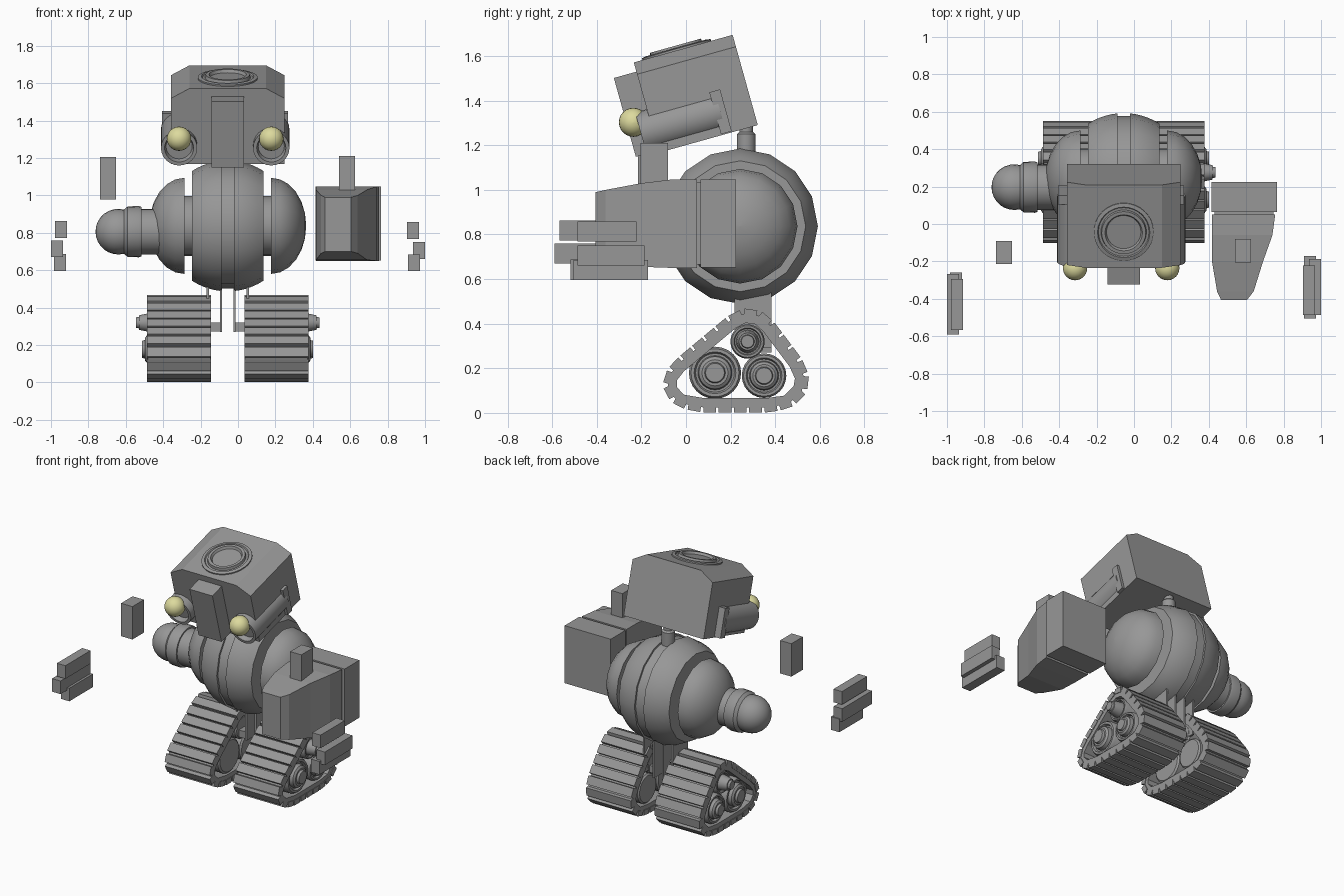
import bpy, bmesh, math
from mathutils import Vector, Matrix

if "Cube" in bpy.data.objects:
    bpy.data.objects.remove(bpy.data.objects["Cube"])


def material(name, rgb):
    m = bpy.data.materials.new(name)
    m.use_nodes = True
    m.diffuse_color = (*rgb, 1)
    m.node_tree.nodes["Principled BSDF"].inputs["Base Color"].default_value = (*rgb, 1)
    return m


GREY = material("plain grey", (0.31, 0.31, 0.31))
YELLOW = material("pale yellow", (0.72, 0.70, 0.34))
CX = -0.055  # middle of the robot
I = Matrix()


def finish(name, bm, mat=GREY, matrix=I, smooth=False):
    bmesh.ops.remove_doubles(bm, verts=bm.verts, dist=1e-5)
    bmesh.ops.recalc_face_normals(bm, faces=bm.faces)
    me = bpy.data.meshes.new(name)
    bm.to_mesh(me)
    bm.free()
    me.materials.append(mat)
    ob = bpy.data.objects.new(name, me)
    bpy.context.collection.objects.link(ob)
    ob.matrix_world = matrix
    if smooth:
        bpy.ops.object.select_all(action="DESELECT")
        ob.select_set(True)
        bpy.context.view_layer.objects.active = ob
        bpy.ops.object.shade_smooth_by_angle(angle=math.radians(35))
    return ob


def skin(bm, rings, closed=False):
    """Join rings of points with quads; cap the ends unless closed."""
    vs = [[bm.verts.new(p) for p in r] for r in rings]
    n = len(vs[0])
    pairs = list(zip(vs, vs[1:])) + ([(vs[-1], vs[0])] if closed else [])
    for a, b in pairs:
        for i in range(n):
            j = (i + 1) % n
            bm.faces.new((a[i], a[j], b[j], b[i]))
    if not closed:
        bm.faces.new(vs[0])
        bm.faces.new(vs[-1])


def loft(name, sections, matrix=I):
    """Rectangles (y, x0, x1, z0, z1) joined along y."""
    bm = bmesh.new()
    skin(bm, [[(a, y, c), (b, y, c), (b, y, d), (a, y, d)] for y, a, b, c, d in sections])
    return finish(name, bm, matrix=matrix)


def box(name, x0, x1, y0, y1, z0, z1, matrix=I):
    return loft(name, [(y0, x0, x1, z0, z1), (y1, x0, x1, z0, z1)], matrix)


def lathe(name, profile, origin, axis=(1, 0, 0), segs=24, mat=GREY, matrix=I):
    """Revolve (distance along axis, radius) points around an axis."""
    bm = bmesh.new()
    rings = []
    for a, r in profile:
        rings.append([(a, max(r, 1e-4) * math.cos(t), max(r, 1e-4) * math.sin(t))
                      for t in (math.tau * i / segs for i in range(segs))])
    skin(bm, rings)
    turn = Vector(axis).to_track_quat("X", "Z").to_matrix().to_4x4()
    return finish(name, bm, mat, matrix @ Matrix.Translation(origin) @ turn, True)


def arc(center, radius, start, end, steps, stretch=1):
    """Profile points on an arc, angles in degrees from the axis."""
    ts = [math.radians(start + (end - start) * i / steps) for i in range(steps + 1)]
    return [(center + stretch * radius * math.cos(t), radius * math.sin(t)) for t in ts]


# Round body, made of slices along x
body = (CX, 0.243, 0.837)
lathe("body_core", [(-0.25, 0), (-0.25, 0.16), (0.25, 0.16), (0.25, 0)], body)
lathe("body_seam", [(-0.04, 0), (-0.04, 0.335), (0.04, 0.335), (0.04, 0)], body, segs=16)
for side, word in ((1, "left"), (-1, "right")):
    ax = (side, 0, 0)
    middle = [(0.033, 0)] + arc(0, 0.35, 84.5, 57, 5) + [(0.19, 0)]
    lathe(word + "_body_slice", middle, body, ax, 16)
    lathe(word + "_body_cap", [(0.232, 0)] + arc(0.232, 0.257, 90, 0, 6, 0.73), body, ax, 16)

# Right arm stump with ring and ball
lathe("right_arm", [(-0.40, 0), (-0.40, 0.122), (-0.515, 0.122), (-0.515, 0.132),
                    (-0.53, 0.137), (-0.59, 0.135), (-0.605, 0.122)]
      + arc(-0.64, 0.122, 75, 180, 8), (0, 0.197, 0.806))

# Left forearm and hand
box("left_forearm", 0.415, 0.765, 0.065, 0.225, 0.652, 1.047)
box("left_wrist", 0.43, 0.745, 0.04, 0.075, 0.665, 1.035)
loft("left_palm", [(0.05, 0.417, 0.755, 0.65, 1.047), (-0.06, 0.417, 0.74, 0.65, 1.047),
                   (-0.2, 0.417, 0.69, 0.655, 1.03), (-0.36, 0.444, 0.64, 0.69, 1.0),
                   (-0.405, 0.465, 0.605, 0.70, 0.99)])
box("left_thumb", 0.54, 0.625, -0.205, -0.08, 0.98, 1.21)
box("right_thumb", -0.738, -0.652, -0.215, -0.09, 0.978, 1.204)

# Free-standing fingers
fingers = [("left_upper", 0.904, -0.486, -0.222, 0.768), ("left_middle", 0.936, -0.486, -0.186, 0.66),
           ("left_lower", 0.909, -0.505, -0.17, 0.595), ("right_upper", -0.979, -0.567, -0.294, 0.772),
           ("right_middle", -1.0, -0.59, -0.267, 0.67), ("right_lower", -0.984, -0.517, -0.26, 0.597)]
for word, x, y0, y1, z in fingers:
    box(word + "_finger", x, x + 0.064, y0, y1, z, z + 0.09)

# Neck
lathe("neck", [(0, 0), (0, 0.042), (0.1, 0.042), (0.11, 0.03), (0.16, 0.03), (0.16, 0)],
      (CX, 0.27, 1.15), (0, 0, 1))

# Head: tilted block with chamfered upper edges
tilt = Matrix.Translation((CX, 0.044, 1.431)) @ Matrix.Rotation(math.radians(15.6), 4, "X")
half = [(0.304, -0.21), (0.304, 0.155), (0.205, 0.21)]
outline = half + [(-x, z) for x, z in reversed(half)]
bm = bmesh.new()
skin(bm, [[(x, y, z) for x, z in outline] for y in (-0.23, 0.23)])
finish("head", bm, matrix=tilt)
box("nose_block", -0.087, 0.087, -0.335, -0.2, -0.2, 0.167, tilt)
lathe("head_hatch", [(-0.02, 0), (-0.02, 0.16), (0.008, 0.16), (0.012, 0.14), (0.004, 0.135),
                     (0.004, 0.122), (0.022, 0.118), (0.022, 0.1), (0.006, 0.092), (0.006, 0)],
      (0, -0.03, 0.21), (0, 0, 1), 32, matrix=tilt)

# Eyes in tubes along the lower sides of the head
for x, word in ((0.178, "left"), (-0.315, "right")):
    lx = x - CX
    lathe(word + "_eye_tube", [(0.085, 0), (0.085, 0.097), (-0.285, 0.097), (-0.285, 0.078),
                               (-0.25, 0.07), (-0.25, 0)], (lx, 0, -0.105), (0, 1, 0), matrix=tilt)
    box(word + "_eye_tube_bracket", lx - 0.09, lx + 0.09, 0.06, 0.11, -0.205, -0.01, tilt)
    lathe(word + "_eye", arc(0, 0.065, 0, 180, 12), (x, -0.236, 1.303), mat=YELLOW)

# Crawler tracks: closed path seen from the side (y, z)
path = [Vector(p) for p in (
    (0.26, 0.445), (0.33, 0.435), (0.38, 0.39), (0.5, 0.23), (0.53, 0.16), (0.52, 0.1),
    (0.46, 0.04), (0.36, 0.024), (0.08, 0.024), (-0.03, 0.045), (-0.08, 0.1),
    (-0.08, 0.16), (-0.04, 0.215), (0.2, 0.415))]
edges = list(zip(path, path[1:] + path[:1]))
total = sum((b - a).length for a, b in edges)


def along(s):
    s %= total
    for a, b in edges:
        d = (b - a).length
        if s <= d:
            return a.lerp(b, s / d)
        s -= d
    return path[0]


def outward(a, b):
    d = (b - a).normalized()
    return Vector((-d.y, d.x))


W = 0.171
PADS = 24
wheels = [("front", 0.13, 0.18, 0.117, 0.197), ("rear", 0.35, 0.167, 0.1, 0.197),
          ("upper", 0.276, 0.32, 0.077, 0.23)]
for side, word in ((1, "left"), (-1, "right")):
    mx = CX + side * 0.26
    x0, x1 = mx - W, mx + W
    # belt
    inner = []
    for i, p in enumerate(path):
        n = outward(path[i - 1], p) + outward(p, path[(i + 1) % len(path)])
        inner.append(p - n.normalized() * 0.042)
    bm = bmesh.new()
    skin(bm, [[(x, p.x, p.y) for p in ring] for x, ring in
              ((x0 + 0.004, path), (x1 - 0.004, path), (x1 - 0.004, inner), (x0 + 0.004, inner))], True)
    finish(word + "_track_belt", bm)
    # tread pads
    bm = bmesh.new()
    step = total / PADS
    for i in range(PADS):
        a, b = along(i * step), along((i + 0.84) * step)
        n = outward(a, b)
        quad = [a - n * 0.012, b - n * 0.012, b + n * 0.023, a + n * 0.023]
        skin(bm, [[(x, p.x, p.y) for p in quad] for x in (x0, x1)])
    finish(word + "_track_pads", bm)
    # wheels with stepped hubs
    for place, y, z, r, tip in wheels:
        prof = [(-0.16, 0), (-0.16, r * 0.9), (-0.15, r), (0.145, r), (0.16, r * 0.92), (0.16, r * 0.8),
                (0.145, r * 0.74), (0.145, r * 0.66), (0.172, r * 0.62), (tip - 0.015, r * 0.5),
                (tip - 0.015, r * 0.4), (tip, r * 0.36), (tip, 0)]
        lathe(f"{word}_{place}_wheel", prof, (mx, y, z), (side, 0, 0))
    # leg plates and axle
    for tag, off, low in (("inner", 0.036, 0.27), ("outer", 0.107, 0.29)):
        x = CX + side * off
        box(f"{word}_{tag}_leg_plate", x - 0.006, x + 0.006, 0.217, 0.383, low, 0.56)
    ends = sorted((CX + side * 0.036, CX + side * 0.12))
    box(word + "_leg_axle", *ends, 0.23, 0.33, 0.272, 0.32)
